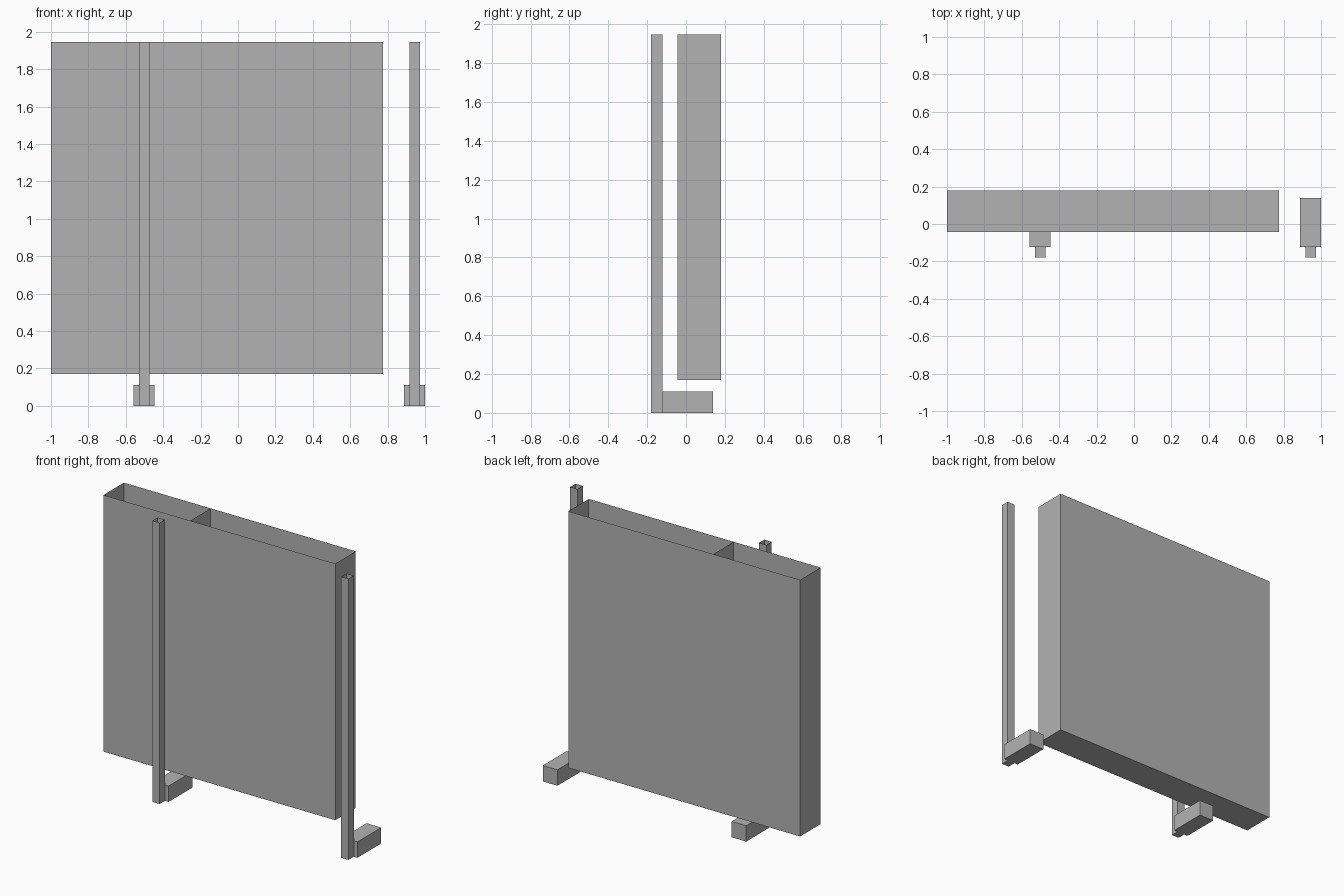
import bpy
import bmesh

cube = bpy.data.objects.get("Cube")
if cube:
    bpy.data.objects.remove(cube, do_unlink=True)

# Single plain grey
grey = bpy.data.materials.new("plain_grey")
grey.use_nodes = True
colour = (0.45, 0.45, 0.45, 1)
grey.diffuse_color = colour
grey.node_tree.nodes["Principled BSDF"].inputs["Base Color"].default_value = colour


def add_box(name, low, high, open_top=False, divider_x=None):
    """Thin-walled box between two corners, optionally open on top and divided."""
    bm = bmesh.new()
    bmesh.ops.create_cube(bm, size=1)
    for v in bm.verts:
        v.co = [high[i] if v.co[i] > 0 else low[i] for i in range(3)]
    bm.normal_update()
    if open_top:
        top = [f for f in bm.faces if f.normal.z > 0.9]
        bmesh.ops.delete(bm, geom=top, context='FACES_ONLY')
    if divider_x is not None:
        corners = [(low[1], low[2]), (high[1], low[2]), (high[1], high[2]), (low[1], high[2])]
        bm.faces.new([bm.verts.new((divider_x, y, z)) for y, z in corners])
    mesh = bpy.data.meshes.new(name)
    bm.to_mesh(mesh)
    bm.free()
    mesh.materials.append(grey)
    obj = bpy.data.objects.new(name, mesh)
    bpy.context.collection.objects.link(obj)
    return obj


HEIGHT = 1.946
POST_BACK = -0.122

# Tall flat case, open on top, with an inner partition
add_box("panel_case", (-1, -0.043, 0.17), (0.775, 0.18, HEIGHT),
        open_top=True, divider_x=-0.335)

# Two hollow posts, each with a foot running backwards
for side, x in (("right", -0.502), ("left", 0.944)):
    add_box(side + "_post", (x - 0.028, -0.18, 0), (x + 0.028, POST_BACK, HEIGHT), open_top=True)
    add_box(side + "_foot", (x - 0.056, POST_BACK, 0), (x + 0.056, 0.138, 0.11))
